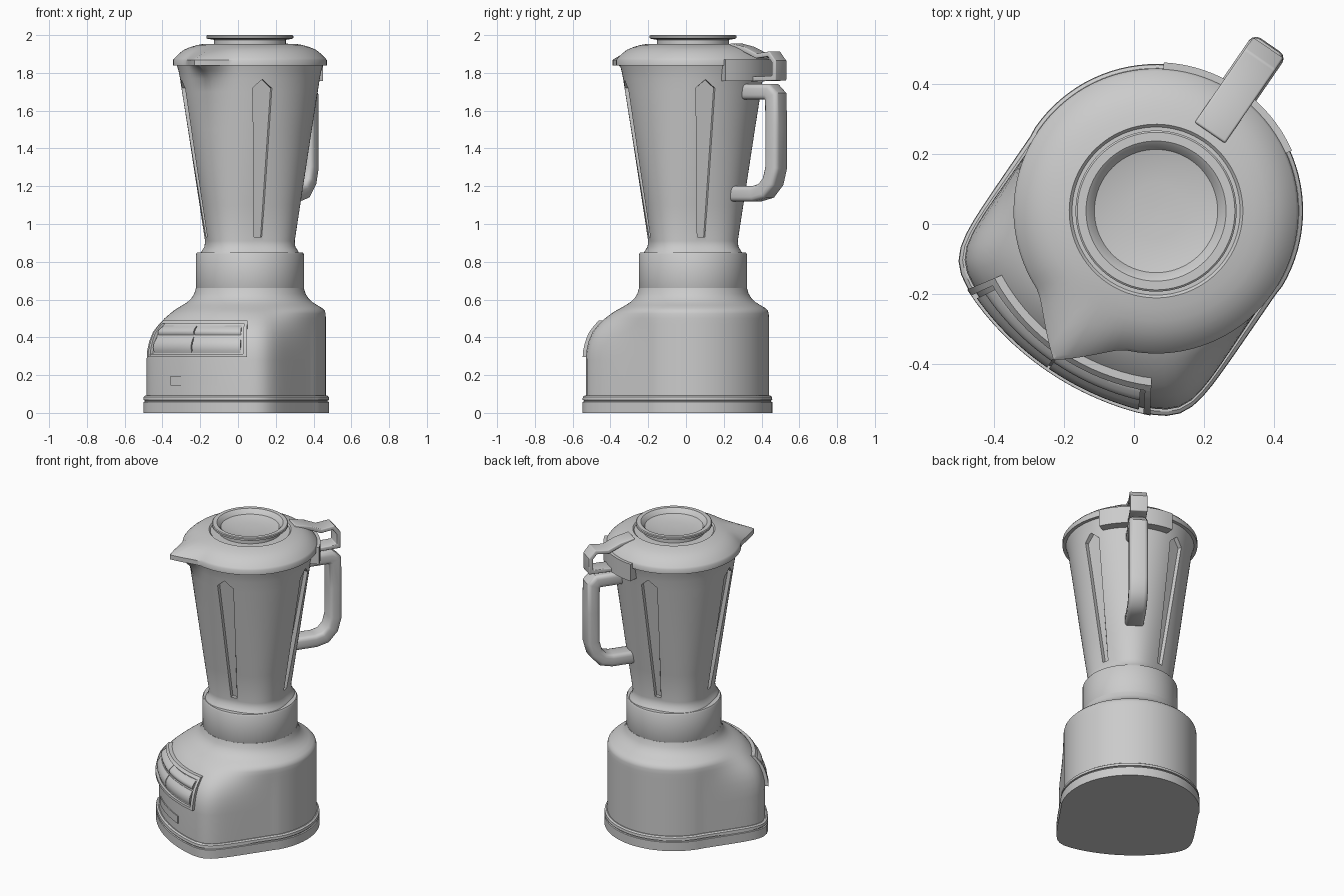
import bpy, bmesh
from math import sin, cos, pi, radians, sqrt
from mathutils import Matrix, Vector

if "Cube" in bpy.data.objects:
    bpy.data.objects.remove(bpy.data.objects["Cube"])

# The whole appliance is turned about its vertical axis
PLACE = Matrix.Translation((0.063, 0.037, 0)) @ Matrix.Rotation(radians(-34.5), 4, 'Z')
N = 96


def mesh_object(name, verts, faces, bevel=0, segments=3):
    bm = bmesh.new()
    vs = [bm.verts.new(PLACE @ Vector(v)) for v in verts]
    for f in faces:
        bm.faces.new([vs[i] for i in f])
    bmesh.ops.recalc_face_normals(bm, faces=bm.faces)
    if bevel:
        edges = [e for e in bm.edges if e.calc_face_angle(0) > radians(50)]
        bmesh.ops.bevel(bm, geom=edges, offset=bevel, segments=segments,
                        profile=0.5, affect='EDGES', clamp_overlap=True)
    me = bpy.data.meshes.new(name)
    bm.to_mesh(me)
    bm.free()
    ob = bpy.data.objects.new(name, me)
    bpy.context.collection.objects.link(ob)
    return ob


def polar(a, r, z):
    """Angle a is measured from the front (-y)."""
    return (r * sin(a), -r * cos(a), z)


def loft(name, levels, radius):
    """Closed stack of rings; radius(angle, level) gives each ring."""
    verts = [polar(2 * pi * k / N, radius(2 * pi * k / N, lv), lv[0])
             for lv in levels for k in range(N)]
    faces = [(i * N + k, i * N + (k + 1) % N, (i + 1) * N + (k + 1) % N, (i + 1) * N + k)
             for i in range(len(levels) - 1) for k in range(N)]
    faces.append(range(N))
    faces.append(range((len(levels) - 1) * N, len(levels) * N))
    return mesh_object(name, verts, faces)


def lathe(name, levels):
    return loft(name, levels, lambda a, lv: lv[1])


def strap(name, path, thick, width, bevel):
    """Flat bar following a (y, z) path in the centre plane."""
    pts = [Vector(p) for p in path]
    verts = []
    for i, p in enumerate(pts):
        d0 = (p - pts[i - 1]).normalized() if i else None
        d1 = (pts[i + 1] - p).normalized() if i < len(pts) - 1 else None
        d0, d1 = d0 or d1, d1 or d0
        t = (d0 + d1).normalized()
        n = Vector((-t.y, t.x)) * (thick / 2) / max(t.dot(d1), 0.5)
        for sx, sn in ((-1, -1), (1, -1), (1, 1), (-1, 1)):
            verts.append((sx * width / 2, p.x + sn * n.x, p.y + sn * n.y))
    m = len(pts) - 1
    faces = [(i * 4 + j, i * 4 + (j + 1) % 4, i * 4 + 4 + (j + 1) % 4, i * 4 + 4 + j)
             for i in range(m) for j in range(4)]
    faces += [(0, 1, 2, 3), (m * 4, m * 4 + 1, m * 4 + 2, m * 4 + 3)]
    return mesh_object(name, verts, faces, bevel)


def slab(name, surface, a0, a1, z0, z1, low, high, na=16, nz=6, crown=0, bevel=0):
    """Curved plate lying on a radius(angle, z) surface."""
    verts, faces = [], []
    for off in (low, high):
        for j in range(nz + 1):
            for i in range(na + 1):
                a, z = a0 + (a1 - a0) * i / na, z0 + (z1 - z0) * j / nz
                bulge = crown * sin(pi * j / nz) if off == high else 0
                verts.append(polar(a, surface(a, z) + off + bulge, z))
    w, M = na + 1, (na + 1) * (nz + 1)
    for j in range(nz):
        for i in range(na):
            q = (j * w + i, j * w + i + 1, (j + 1) * w + i + 1, (j + 1) * w + i)
            faces += [q, tuple(v + M for v in q)]
    rim = ([i for i in range(w)] + [j * w + na for j in range(1, nz + 1)]
           + [nz * w + i for i in range(na - 1, -1, -1)] + [j * w for j in range(nz - 1, 0, -1)])
    for u, v in zip(rim, rim[1:] + rim[:1]):
        faces.append((u, v, v + M, u + M))
    return mesh_object(name, verts, faces, bevel, 2)


# Motor base: D-shaped footprint that blends into a round shoulder
def footprint(a):
    c, s = cos(a), abs(sin(a))
    if c <= 0:
        return 0.42
    front = -0.3 * c + sqrt(0.09 * c * c + 0.6325)
    side = 0.417 / max(s, 0.01)
    return (front ** -13 + side ** -13) ** (-1 / 13)


BODY = [(.085, .402, 0), (.28, .402, 0), (.33, .402, .02), (.38, .402, .09), (.43, .402, .22),
        (.47, .402, .42), (.50, .402, .61), (.525, .401, .80), (.54, .397, .92), (.555, .383, 1),
        (.57, .357, 1), (.585, .333, 1), (.605, .311, 1), (.63, .295, 1), (.66, .286, 1)]


def body_radius(a, lv):
    z, r, t = lv
    return (footprint(a) - .018) * r / .402 * (1 - t) + r * t


def body_surface(a, z):
    for p, q in zip(BODY, BODY[1:]):
        if z <= q[0]:
            f = (z - p[0]) / (q[0] - p[0])
            return body_radius(a, p) * (1 - f) + body_radius(a, q) * f


loft("motor_base", BODY, body_radius)
loft("foot_plate", [(0, 0), (.058, 0), (.060, .008), (.066, .008), (.068, 0), (.085, .002), (.092, .012)],
     lambda a, lv: footprint(a) - lv[1])
lathe("collar", [(.655, .283), (.662, .286), (.84, .286), (.85, .28)])

# Control panel: backing, frame and two rows of rounded keys
A, Z0, Z1 = 0.575, .295, .488
slab("panel_backing", body_surface, -A, A, Z0, Z1, -.03, .006)
for n, z in (("bottom", Z0), ("top", Z1 - .016)):
    slab("panel_frame_" + n, body_surface, -A, A, z, z + .016, -.02, .022, nz=2)
for n, s in (("left", -1), ("right", 1)):
    slab("panel_frame_" + n, body_surface, s * (A - .035), s * A, Z0, Z1, -.02, .022, na=2)
    for row, (z, h) in enumerate(((.318, .085), (.412, .05))):
        slab("key_%s_%d" % (n, row), body_surface, s * .006, s * (A - .06), z, z + h, -.02, .008, crown=.012)
slab("front_plate", body_surface, -.28, .28, .145, .195, -.02, .006, nz=2)


# Jug: squarish at the bottom, round at the rim, with a pouring lip
def spout(a):
    d = min(a, 2 * pi - a)
    return max(0, 1 - d / .38) ** 1.4


def jug_radius(a, lv):
    z, r, p, lip = lv
    c, s = abs(cos(a + pi / 4)), abs(sin(a + pi / 4))
    # faces look along the diagonals, corners along front, back and sides
    return r / (c ** p + s ** p) ** (1 / p) + lip * spout(a)


jug = loft("jug", [(.845, .255, 2.7, 0), (.862, .245, 2.8, 0), (.88, .233, 2.9, 0), (.91, .23, 2.9, 0),
                   (1.1, .2607, 2.6, 0), (1.3, .2935, 2.35, 0), (1.5, .326, 2.15, 0), (1.7, .359, 2.03, 0),
                   (1.77, .370, 2, .015), (1.81, .378, 2, .05), (1.845, .388, 2, .1)], jug_radius)

# Tapered flutes pressed into the four jug faces
verts, faces = [], []
for k in range(4):
    turn = Matrix.Rotation(pi / 4 + k * pi / 2, 3, 'Z')
    b = len(verts)
    for off in (-.025, .09):
        for w, z in ((-.025, .93), (.025, .93), (.065, 1.72), (0, 1.765), (-.065, 1.72)):
            inner = .75 if off < 0 else 1
            verts.append(turn @ Vector((w * inner, -(.2285 + (z - .9) * .161 + off), z)))
    faces += [range(b, b + 5), range(b + 5, b + 10)]
    faces += [(b + i, b + (i + 1) % 5, b + 5 + (i + 1) % 5, b + 5 + i) for i in range(5)]
cutter = mesh_object("flute_cutter", verts, faces)
cutter.hide_render = True
cutter.hide_set(True)
cut = jug.modifiers.new("flutes", 'BOOLEAN')
cut.object, cut.operation, cut.solver = cutter, 'DIFFERENCE', 'EXACT'

# Lid with matching lip, and the dished centre cap
loft("lid", [(1.838, .385, .095), (1.838, .407, .11), (1.868, .407, .11), (1.878, .400, .10),
             (1.90, .378, .07), (1.922, .35, .03), (1.937, .315, 0), (1.947, .28, 0), (1.953, .248, 0),
             (1.945, .24, 0), (1.945, .18, 0)], lambda a, lv: lv[1] + lv[2] * spout(a))
lathe("cap", [(1.94, .19), (1.975, .19), (1.98, .222), (1.984, .23), (1.996, .23), (2.0, .225),
              (2.0, .20), (1.992, .19), (1.972, .176), (1.963, .14), (1.957, .08), (1.955, .01)])

# Lid skirt and latch above the handle
slab("lid_skirt", lambda a, z: .40, pi - .55, pi + .55, 1.757, 1.87, -.06, .025, nz=1)
strap("lid_latch", [(.27, 1.945), (.36, 1.925), (.44, 1.89), (.52, 1.90), (.553, 1.86),
                    (.553, 1.772), (.40, 1.768)], .026, .105, .006)

# Handle
strap("handle", [(.31, 1.70), (.505, 1.70), (.532, 1.675), (.535, 1.5), (.535, 1.30), (.515, 1.225),
                 (.47, 1.175), (.41, 1.16), (.23, 1.16)], .082, .115, .024)

for ob in bpy.data.objects:
    ob.select_set(ob is not cutter)
bpy.context.view_layer.objects.active = jug
bpy.ops.object.shade_smooth_by_angle(angle=radians(35))
